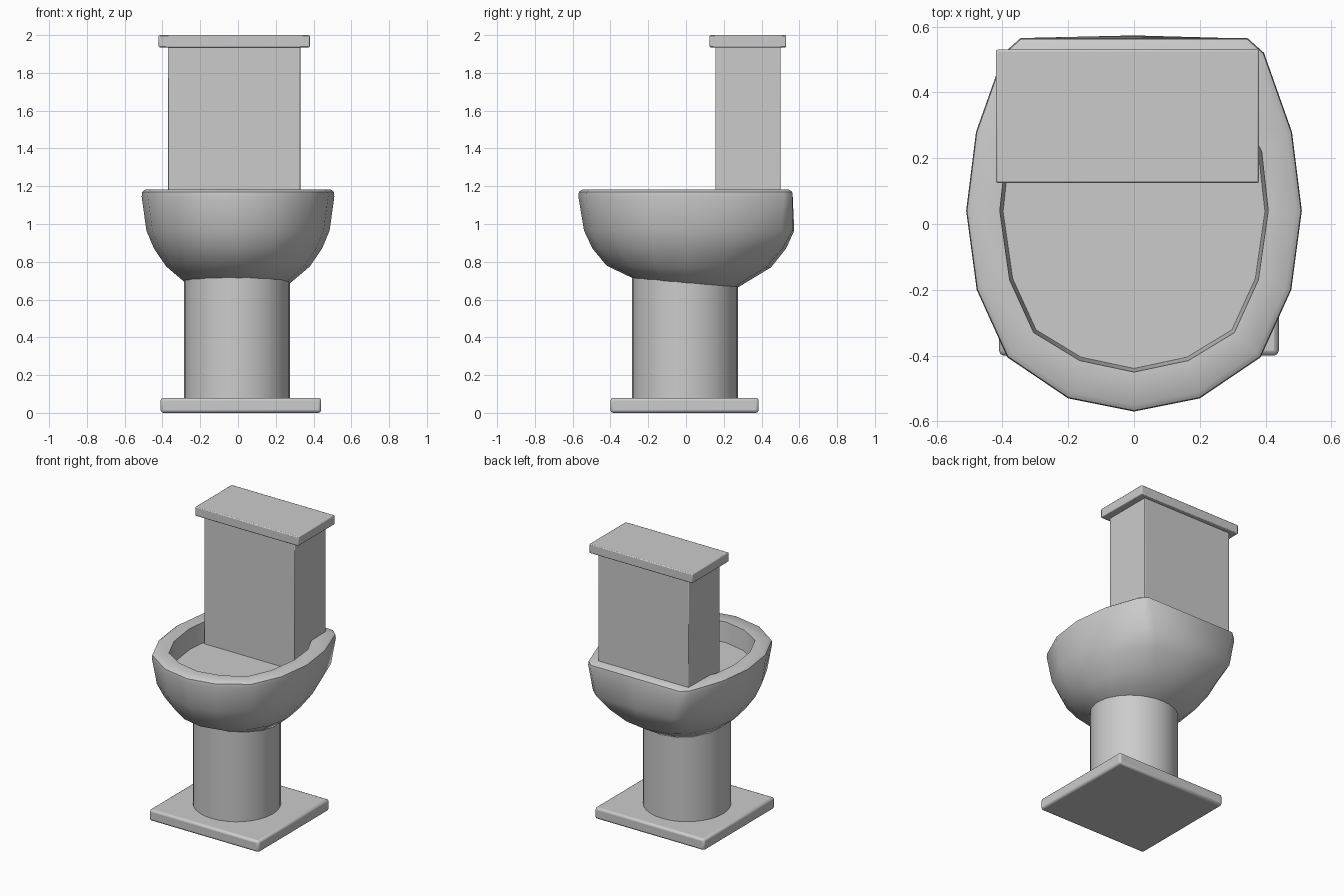
import bpy, bmesh, math

if "Cube" in bpy.data.objects:
    bpy.data.objects.remove(bpy.data.objects["Cube"])

def finish(obj, angle=40):
    bpy.ops.object.select_all(action='DESELECT')
    obj.select_set(True)
    bpy.context.view_layer.objects.active = obj
    bpy.ops.object.shade_smooth_by_angle(angle=math.radians(angle))

def box(name, lo, hi, bevel):
    bpy.ops.mesh.primitive_cube_add(size=1, location=[(a + b) / 2 for a, b in zip(lo, hi)])
    obj = bpy.context.object
    obj.name = name
    obj.scale = [b - a for a, b in zip(lo, hi)]
    bpy.ops.object.transform_apply(location=False, rotation=False, scale=True)
    mod = obj.modifiers.new("soft_edges", 'BEVEL')
    mod.width, mod.segments = bevel, 2
    finish(obj)

# Plinth, pedestal, cistern and its lid
box("base_plate", (-0.41, -0.40, 0.0), (0.44, 0.385, 0.08), 0.015)
bpy.ops.mesh.primitive_cylinder_add(vertices=32, radius=0.28, depth=0.76, location=(-0.005, -0.005, 0.45))
bpy.context.object.name = "pedestal"
finish(bpy.context.object)
box("tank", (-0.37, 0.155, 1.02), (0.33, 0.50, 1.95), 0.004)
box("tank_lid", (-0.42, 0.125, 1.935), (0.38, 0.53, 2.0), 0.006)

# Half outlines of the bowl rim, front to back
OUTER = [(0, -.57), (.2, -.53), (.385, -.405), (.478, -.2), (.51, .04),
         (.48, .28), (.395, .52), (.345, .565), (0, .565)]
INNER = [(0, -.45), (.165, -.415), (.305, -.33), (.378, -.17), (.408, .04),
         (.388, .22), (.33, .34), (.17, .36), (0, .36)]

def half_ring(half_x, front, back, blend):
    """Rim outline fitted to the given extents, blended towards an ellipse."""
    pts = []
    for i, (x, y) in enumerate(OUTER):
        a = math.radians(-90 + 22.5 * i)
        u = (y - .04) / (.61 if y < .04 else .525)
        x = (x / .51) * (1 - blend) + math.cos(a) * blend
        v = u * (1 - blend) + math.sin(a) * blend
        mid = .04 * (1 - blend)
        pts.append((x * half_x, mid + v * (back - mid if v > 0 else mid - front)))
    return pts

def scaled(pts, s):
    return [(x * s, y * s) for x, y in pts]

# Rings from the underside, over the rim, down to the inner floor: outline, z, tilt
rings = [(half_ring(.16, -.16, .18, 1), .66, .06),
         (half_ring(.28, -.28, .28, 1), .69, .08),
         (half_ring(.38, -.42, .45, .8), .775, .01),
         (half_ring(.445, -.495, .53, .5), .87, 0),
         (half_ring(.485, -.54, .573, .2), .965, 0),
         (OUTER, 1.145, 0),
         (scaled(OUTER, .995), 1.17, 0),
         (scaled(OUTER, .965), 1.182, 0),
         (INNER, 1.178, 0),
         (scaled(INNER, .975), 1.04, 0)]

bm = bmesh.new()
loops = []
for pts, z, tilt in rings:
    full = pts + [(-x, y) for x, y in pts[-2:0:-1]]
    loops.append([bm.verts.new((x, y, z - tilt * y)) for x, y in full])
for a, b in zip(loops, loops[1:]):
    for i in range(len(a)):
        j = (i + 1) % len(a)
        bm.faces.new((a[i], a[j], b[j], b[i]))
bm.faces.new(loops[0])
bm.faces.new(loops[-1])
bmesh.ops.recalc_face_normals(bm, faces=bm.faces)
mesh = bpy.data.meshes.new("bowl")
bm.to_mesh(mesh)
bm.free()
bowl = bpy.data.objects.new("bowl", mesh)
bpy.context.collection.objects.link(bowl)
finish(bowl, 45)
